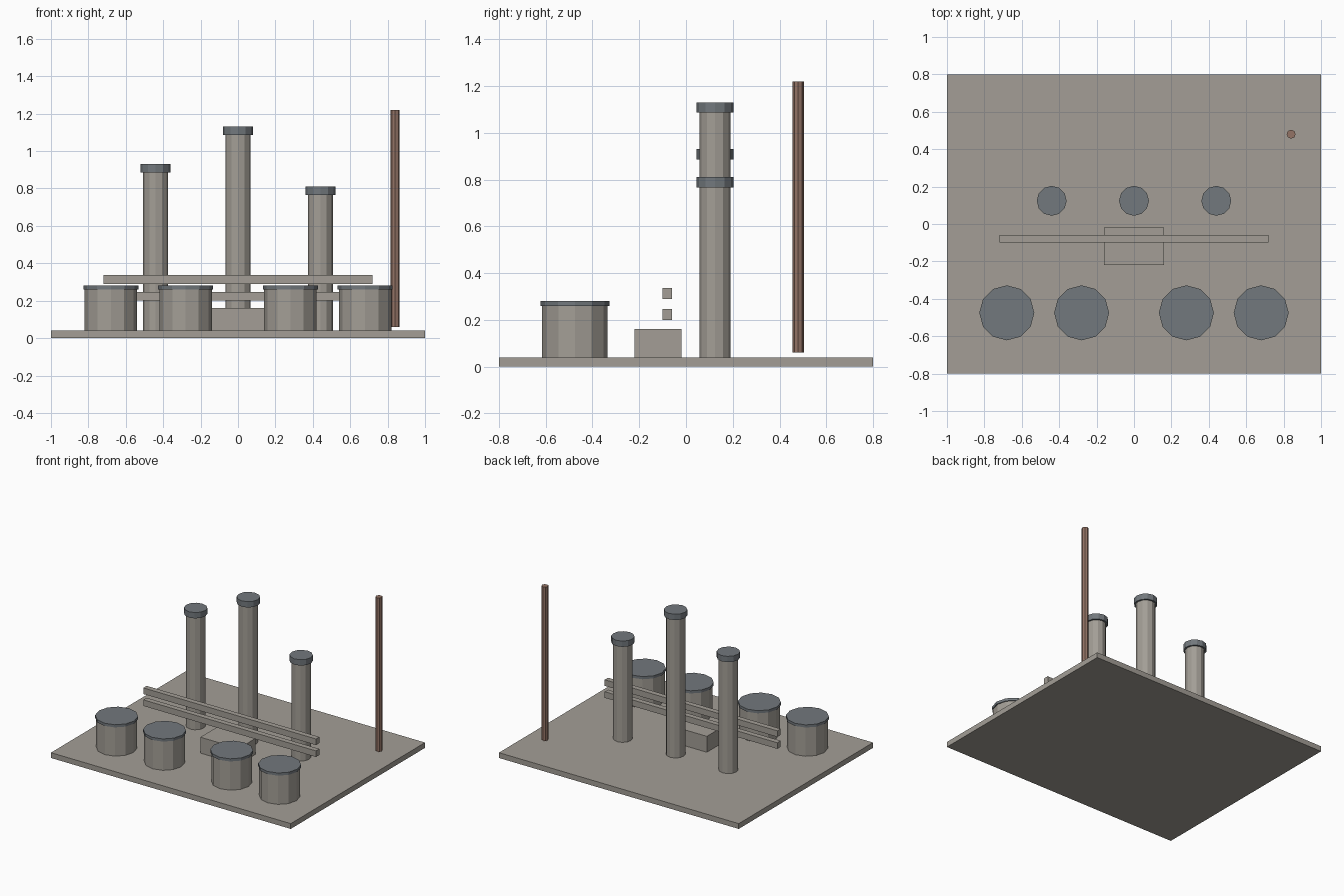
import bpy

if "Cube" in bpy.data.objects:
    bpy.data.objects.remove(bpy.data.objects["Cube"])


def material(name, rgb):
    # convert 0-255 screen values to linear
    lin = [((c / 255 + 0.055) / 1.055) ** 2.4 for c in rgb]
    m = bpy.data.materials.new(name)
    m.diffuse_color = (*lin, 1)
    m.use_nodes = True
    m.node_tree.nodes["Principled BSDF"].inputs["Base Color"].default_value = m.diffuse_color
    return m


CONCRETE = material("concrete grey", (163, 158, 150))
STEEL = material("steel grey", (114, 120, 125))
RUST = material("rust brown", (148, 116, 102))


def box(name, x, y, z, mat):
    """Box from (min, max) ranges on each axis."""
    bpy.ops.mesh.primitive_cube_add(
        size=1, location=[(a + b) / 2 for a, b in (x, y, z)])
    o = bpy.context.object
    o.name = name
    o.scale = [b - a for a, b in (x, y, z)]
    bpy.ops.object.transform_apply(location=False, rotation=False, scale=True)
    o.data.materials.append(mat)


def cylinder(name, x, y, r, z0, z1, mat, sides=12):
    bpy.ops.mesh.primitive_cylinder_add(
        vertices=sides, radius=r, depth=z1 - z0, location=(x, y, (z0 + z1) / 2))
    o = bpy.context.object
    o.name = name
    o.data.materials.append(mat)


# Ground slab
box("base_slab", (-1, 1), (-0.8, 0.8), (0, 0.04), CONCRETE)

# Storage tanks with slightly wider lids
for x in (-0.68, -0.28, 0.28, 0.68):
    cylinder("tank_body", x, -0.475, 0.14, 0.04, 0.26, CONCRETE)
    cylinder("tank_lid", x, -0.475, 0.147, 0.26, 0.28, STEEL)

# Tall columns with caps
for x, top in ((-0.44, 0.93), (0, 1.13), (0.44, 0.81)):
    cylinder("column", x, 0.124, 0.067, 0.04, top - 0.044, CONCRETE)
    cylinder("column_cap", x, 0.124, 0.08, top - 0.044, top, STEEL)

# Pump house and the two pipe beams above it
box("pump_house", (-0.16, 0.16), (-0.22, -0.02), (0.04, 0.16), CONCRETE)
for z in (0.20, 0.29):
    box("pipe_beam", (-0.72, 0.72), (-0.10, -0.06), (z, z + 0.046), CONCRETE)

# Thin flare stack
cylinder("flare_stack", 0.84, 0.48, 0.024, 0.06, 1.22, RUST, 8)
